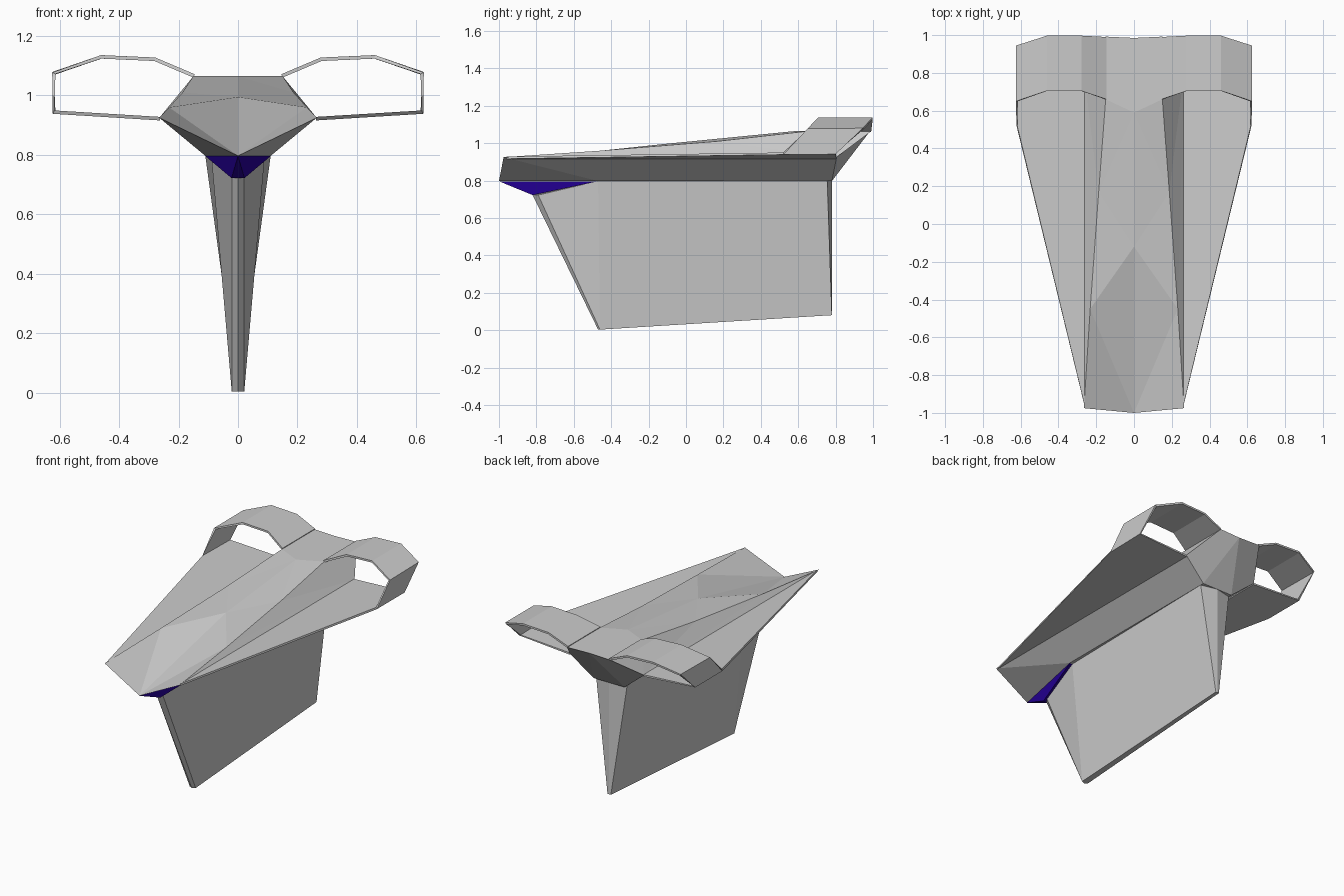
import bpy, bmesh

if "Cube" in bpy.data.objects:
    bpy.data.objects.remove(bpy.data.objects["Cube"])


def mirrored(name, points, faces, color=None, thickness=0.0):
    """Build the right half from named points, mirror it, weld the centre."""
    bm = bmesh.new()
    for side in (1, -1):
        vs = {k: bm.verts.new((x * side, y, z)) for k, (x, y, z) in points.items()}
        for f in faces:
            bm.faces.new([vs[k] for k in f.split()])
    bmesh.ops.remove_doubles(bm, verts=bm.verts, dist=0.0005)
    bmesh.ops.recalc_face_normals(bm, faces=bm.faces)
    mesh = bpy.data.meshes.new(name)
    bm.to_mesh(mesh)
    bm.free()
    obj = bpy.data.objects.new(name, mesh)
    bpy.context.collection.objects.link(obj)
    if color:
        mat = bpy.data.materials.new(name + "_colour")
        mat.diffuse_color = color
        mat.use_nodes = True
        mat.node_tree.nodes["Principled BSDF"].inputs["Base Color"].default_value = mat.diffuse_color
        mesh.materials.append(mat)
    if thickness:
        mod = obj.modifiers.new("thickness", 'SOLIDIFY')
        mod.thickness = thickness
        mod.offset = 0
    return obj


# Hull: valley-shaped nose rising to a flat rear deck
hull = {
    'nose': (0, -1, 0.797), 'c1': (0, -0.12, 0.995), 'c2': (0, 0.59, 1.065), 'c3': (0, 0.985, 1.065),
    'r0': (0.265, -0.975, 0.925), 'r1': (0.232, -0.45, 0.96), 'r2': (0.187, 0.17, 1.01),
    'r3': (0.15, 0.66, 1.065), 'r4': (0.15, 0.992, 1.065),
    'side': (0.265, 0.805, 0.925),
    'k0': (0.11, -0.47, 0.797), 'k1': (0.11, 0.78, 0.797), 'bot': (0, 0.78, 0.797),
}
mirrored("hull", hull, [
    "nose r0 r1", "nose r1 c1", "c1 r1 r2", "c1 r2 c2", "c2 r2 r3", "c2 r3 r4 c3",
    "r0 side r1", "r1 side r2", "r2 side r3", "r3 side r4",
    "nose k0 r0", "r0 k0 k1 side", "nose bot k1 k0",
    "c3 r4 side k1", "c3 k1 bot",
])

# Blue chin window under the nose
mirrored("chin_window", {
    'nose': (0, -1, 0.796), 'k': (0.11, -0.47, 0.796),
    'tip': (0.022, -0.82, 0.722), 'mid': (0, -0.82, 0.722), 'top': (0, -0.47, 0.796),
}, ["nose k tip", "nose tip mid", "mid tip k top"], (0.02, 0.0, 0.35, 1))

# Tapered keel fin below the hull
mirrored("keel_fin", {
    'f0': (0, -0.82, 0.722), 'f1': (0.02, -0.79, 0.722),
    'b0': (0, -0.47, 0.003), 'b1': (0.021, -0.46, 0.003),
    'a': (0.09, -0.47, 0.797), 'r': (0.11, 0.755, 0.797), 'rc': (0, 0.78, 0.797),
    'e1': (0.012, 0.78, 0.08), 'e0': (0, 0.78, 0.08), 'ac': (0, -0.47, 0.797),
}, ["f0 f1 b1 b0", "f1 a b1", "a r e1 b1", "b0 b1 e1 e0", "r rc e0 e1", "f0 ac a f1", "ac rc r a"])

# Wings that curl over into rear loops: x, z, front y, rear y
section = [
    (0.262, 0.922, -0.96, 0.805), (0.62, 0.944, 0.52, 0.80), (0.62, 1.075, 0.65, 0.945),
    (0.46, 1.13, 0.705, 0.997), (0.28, 1.122, 0.705, 0.997), (0.148, 1.066, 0.66, 0.99),
]
points = {}
for i, (x, z, front, rear) in enumerate(section):
    points[f"f{i}"] = (x, front, z)
    points[f"r{i}"] = (x, rear, z)
mirrored("wing_loops", points,
         [f"f{i} f{i+1} r{i+1} r{i}" for i in range(len(section) - 1)], thickness=0.012)
